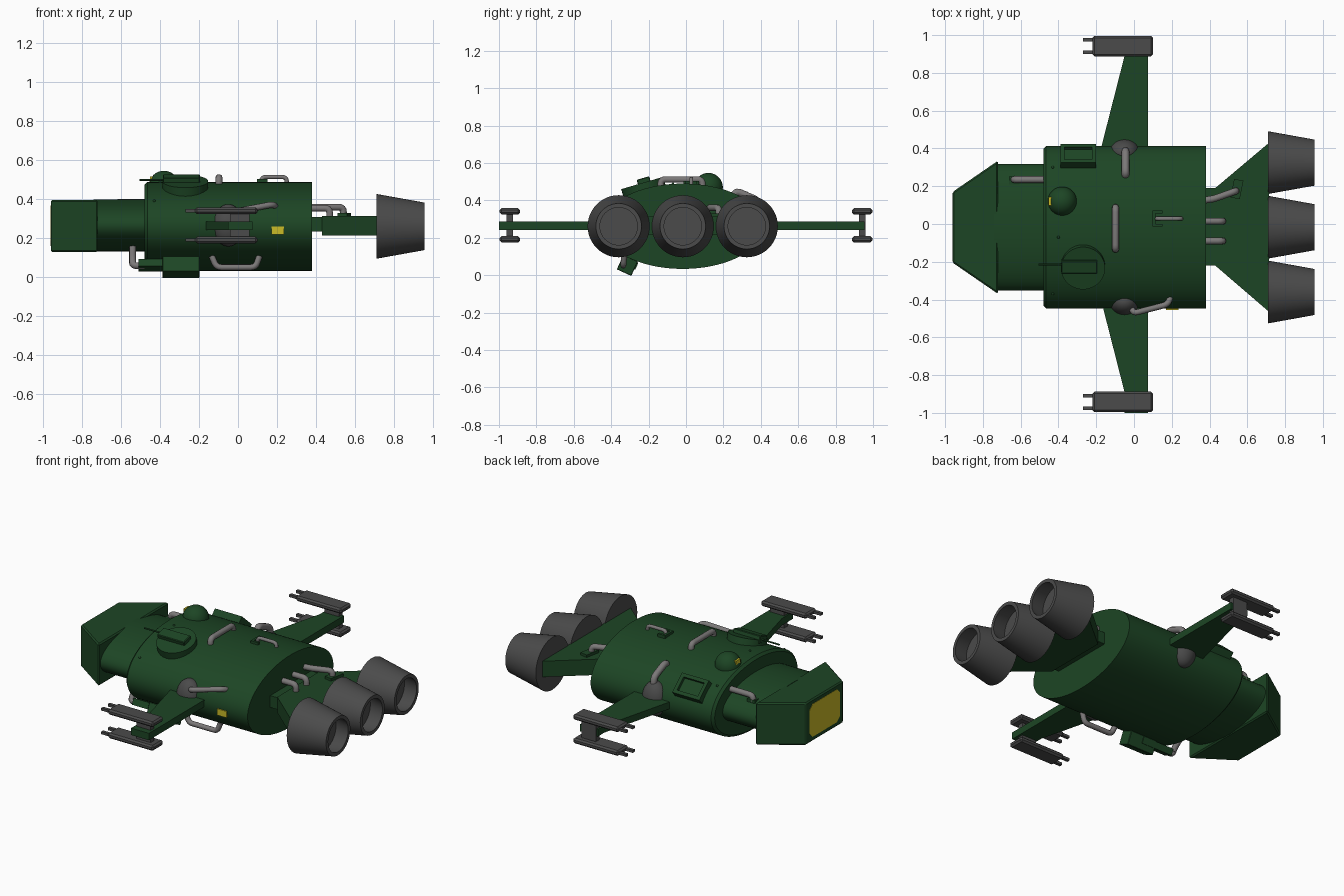
import bpy, bmesh, math
from mathutils import Vector

if "Cube" in bpy.data.objects:
    bpy.data.objects.remove(bpy.data.objects["Cube"])

def material(name, rgb):
    m = bpy.data.materials.new(name)
    m.diffuse_color = (*rgb, 1)
    m.use_nodes = True
    m.node_tree.nodes["Principled BSDF"].inputs["Base Color"].default_value = m.diffuse_color
    return m

GREEN = material("hull_green", (0.012, 0.06, 0.018))
DARK = material("dark_metal", (0.07, 0.07, 0.07))
PIPE = material("pipe_metal", (0.2, 0.19, 0.19))
YELLOW = material("yellow_glass", (0.6, 0.5, 0.02))
RED = material("red_detail", (0.3, 0.05, 0.02))
CY, CZ = -0.017, 0.262          # hull axis
HA, HB = 0.43, 0.228            # hull half width and half height

def finish(bm, name, mat, smooth=False, bevel=0):
    bmesh.ops.recalc_face_normals(bm, faces=bm.faces)
    me = bpy.data.meshes.new(name)
    bm.to_mesh(me)
    bm.free()
    ob = bpy.data.objects.new(name, me)
    bpy.context.collection.objects.link(ob)
    me.materials.append(mat)
    if bevel:
        b = ob.modifiers.new("bevel", 'BEVEL')
        b.width, b.segments, b.limit_method = bevel, 1, 'ANGLE'
    if smooth:
        bpy.ops.object.select_all(action='DESELECT')
        ob.select_set(True)
        bpy.context.view_layer.objects.active = ob
        bpy.ops.object.shade_smooth_by_angle(angle=math.radians(35))
    return ob

def prism(name, pts, offset, mat, bevel=0):
    bm = bmesh.new()
    face = bm.faces.new([bm.verts.new(p) for p in pts])
    ext = bmesh.ops.extrude_face_region(bm, geom=[face])
    bmesh.ops.translate(bm, vec=offset, verts=[v for v in ext['geom'] if isinstance(v, bmesh.types.BMVert)])
    return finish(bm, name, mat, bevel=bevel)

def flat(name, pts, z0, z1, mat, bevel=0):
    return prism(name, [(x, y, z0) for x, y in pts], (0, 0, z1 - z0), mat, bevel)

def box(name, loc, size, mat, tilt=0, bevel=0, yaw=0):
    bm = bmesh.new()
    bmesh.ops.create_cube(bm, size=1)
    bmesh.ops.scale(bm, vec=size, verts=bm.verts)
    ob = finish(bm, name, mat, bevel=bevel)
    ob.location, ob.rotation_euler = loc, (tilt, 0, yaw)
    return ob

def lathe_x(name, rings, cy, cz, mat, n=64):
    """Skin elliptical rings (x, half width, half height) along x; cap both ends."""
    bm = bmesh.new()
    loops = [[bm.verts.new((x, cy + a * math.cos(2 * math.pi * i / n), cz + b * math.sin(2 * math.pi * i / n)))
              for i in range(n)] for x, a, b in rings]
    for l0, l1 in zip(loops, loops[1:]):
        for i in range(n):
            j = (i + 1) % n
            bm.faces.new((l0[i], l0[j], l1[j], l1[i]))
    bm.faces.new(loops[0])
    bm.faces.new(loops[-1])
    return finish(bm, name, mat, smooth=True)

def ball(name, loc, radii, mat):
    bm = bmesh.new()
    bmesh.ops.create_uvsphere(bm, u_segments=32, v_segments=20, radius=1)
    bmesh.ops.scale(bm, vec=radii, verts=bm.verts)
    ob = finish(bm, name, mat, smooth=True)
    ob.location = loc
    return ob

def pipe(name, pts, r, mat=PIPE, fillet=0.025):
    """Round tube along a path with rounded corners."""
    p = [Vector(q) for q in pts]
    path = [p[0]]
    for a, b, c in zip(p, p[1:], p[2:]):
        s = b + (a - b).normalized() * min(fillet, (a - b).length * .49)
        e = b + (c - b).normalized() * min(fillet, (c - b).length * .49)
        path += [s.lerp(b, t).lerp(b.lerp(e, t), t) for t in (0, .25, .5, .75, 1)]
    path.append(p[-1])
    cu = bpy.data.curves.new(name, 'CURVE')
    cu.dimensions, cu.bevel_depth, cu.bevel_resolution, cu.use_fill_caps = '3D', r, 3, True
    sp = cu.splines.new('POLY')
    sp.points.add(len(path) - 1)
    for pt, q in zip(sp.points, path):
        pt.co = (*q, 1)
    cu.materials.append(mat)
    ob = bpy.data.objects.new(name, cu)
    bpy.context.collection.objects.link(ob)
    bpy.ops.object.select_all(action='DESELECT')
    ob.select_set(True)
    bpy.context.view_layer.objects.active = ob
    bpy.ops.object.convert(target='MESH')

def on_hull(x, y, side=1, lift=0):
    """Point above the hull surface and the tilt that lays a part on it."""
    dy = y - CY
    dz = side * HB * math.sqrt(1 - (dy / HA) ** 2)
    n = Vector((0, dy / HA ** 2, dz / HB ** 2)).normalized()
    return Vector((x, y, CZ + dz)) + n * lift, math.atan2(-n.y, n.z)

# hull, neck and angular nose
lathe_x("hull", [(-.48, HA - .015, HB - .015), (-.465, HA, HB), (.38, HA, HB)], CY, CZ, GREEN, 96)
lathe_x("neck", [(-.74, .335, .133), (-.47, .335, .133)], CY, .267, GREEN)
flat("nose", [(-.72, .335), (-.96, .17), (-.96, -.205), (-.72, -.37)], .13, .397, GREEN, .008)
c = .03
win = [(-.17 + c, .16), (.135 - c, .16), (.135, .16 + c), (.135, .368 - c),
       (.135 - c, .368), (-.17 + c, .368), (-.17, .368 - c), (-.17, .16 + c)]
prism("nose_window", [(-.955, y, z) for y, z in win], (-.007, 0, 0), YELLOW)

# tail and three hollow engines
flat("tail_root", [(.36, .19), (.44, .19), (.44, -.22), (.36, -.22)], .235, .31, GREEN)
flat("tail", [(.43, .19), (.715, .43), (.715, -.465), (.43, -.22)], .215, .315, GREEN)
for i, y in enumerate((-.36, CY, .325)):
    lathe_x(f"engine_{i + 1}", [(.71, .166, .166), (.955, .122, .122), (.955, .1, .1), (.86, .115, .115)],
            y, CZ, DARK, 48)

# wings with twin gun pods above and below each tip
for s, side, tip in ((-1, "right", 1.0), (1, "left", .955)):
    flat(f"{side}_wing", [(-.18, s * .38), (-.05, s * .89), (-.05, s * tip), (.075, s * tip), (.075, s * .38)],
         .243, .287, GREEN)
    box(f"{side}_gun_post", (.01, s * .943, .267), (.1, .035, .15), DARK)
    ball(f"{side}_wing_blister", (-.05, CY + s * .395, CZ + .005), (.08, .07, .108), DARK)
    for z, lvl in ((.192, "lower"), (.342, "upper")):
        box(f"{side}_{lvl}_gun", (-.06, s * .942, z), (.32, .108, .034), DARK, bevel=.01)
        for k, dy in enumerate((-.033, .033)):
            box(f"{side}_{lvl}_barrel_{k + 1}", (-.24, s * .942 + dy, z), (.06, .02, .016), DARK)

# bubble dome with lamp
ball("bubble_dome", (-.38, .12, .47), (.077, .077, .077), GREEN)
box("dome_lamp", (-.442, .12, .505), (.02, .045, .025), YELLOW)

# top turret: disc, gun box and thin barrel
p, t = on_hull(-.27, -.225, lift=.008)
bm = bmesh.new()
bmesh.ops.create_cone(bm, cap_ends=True, segments=48, radius1=.117, radius2=.117, depth=.05)
disc = finish(bm, "turret_disc", GREEN, smooth=True)
disc.location, disc.rotation_euler = p, (t, 0, 0)
p, _ = on_hull(-.29, -.215, lift=.035)
box("turret_gun", p, (.19, .07, .045), GREEN, t, .004)
pipe("turret_barrel", [(-.505, -.215, .5), (-.38, -.215, .5)], .005, GREEN)

# framed hatch on the left shoulder
p, t = on_hull(-.295, .352, lift=.012)
u = Vector((0, math.cos(t), math.sin(t)))
for k, (dx, dv, sx, sv) in enumerate(((0, .055, .19, .022), (0, -.055, .19, .022),
                                      (.084, 0, .022, .1), (-.084, 0, .022, .1))):
    box(f"hatch_frame_{k + 1}", p + Vector((dx, 0, 0)) + u * dv, (sx, sv, .045), GREEN, t)
box("hatch_panel", on_hull(-.295, .352)[0], (.17, .1, .03), GREEN, t)

# underside gun pod, its plate, side detail strips and feed pipe
p, t = on_hull(-.293, -.297, -1, .04)
box("belly_pod", p, (.19, .085, .085), GREEN, t, .003)
box("belly_plate", (-.4, -.295, .062), (.22, .07, .04), GREEN, t)
for k, (dz, m) in enumerate(((.014, YELLOW), (0, RED), (-.012, GREEN))):
    box(f"pod_strip_{k + 1}", (-.293, -.345 + dz * .4, .062 + dz), (.17, .012, .006), m, t)
pipe("belly_feed_pipe", [(-.48, -.3, .06), (-.54, -.3, .06), (-.54, -.285, .09), (-.54, -.2, .16)], .018)

# side lamp
box("side_lamp", (.203, CY - HA + .003, .24), (.065, .02, .04), YELLOW)

# hull and tail pipes
pipe("spine_pipe", [(-.098, -.135, .46), (-.098, -.135, .512), (-.098, .088, .512), (-.098, .088, .46)], .018)
pipe("top_rail", [(.12, .028, .47), (.12, .028, .515), (.25, .028, .515), (.25, .028, .47)], .011)
box("rail_clip_1", (.105, .028, .49), (.015, .085, .03), GREEN)
for k, y in enumerate((-.007, .063)):
    box(f"rail_clip_{k + 2}", (.125, y, .49), (.05, .015, .03), GREEN)
pipe("neck_pipe", [(-.46, .235, .385), (-.635, .235, .385), (-.635, .235, .33)], .018)
box("neck_pipe_clip", (-.633, .225, .345), (.055, .055, .04), GREEN)
for k, y in enumerate((.015, -.09)):
    pipe(f"tail_pipe_{k + 1}", [(.36, y, .355), (.47, y, .355), (.47, y, .29)], .018)
pipe("tail_pipe_3", [(.36, .125, .36), (.42, .132, .36), (.54, .175, .36), (.54, .175, .29)], .018)
box("tail_pipe_clip", (.545, .185, .32), (.05, .1, .022), GREEN, yaw=-.2)
pipe("left_blister_pipe", [(-.045, .39, .32), (-.045, .385, .4), (-.045, .27, .45), (-.045, .25, .42)], .02)
pipe("right_blister_pipe", [(-.02, -.42, .32), (-.005, -.473, .34), (.18, -.425, .375), (.195, -.38, .36)], .016)
pipe("belly_rail", [(-.135, -.33, .11), (-.11, -.335, .052), (.09, -.335, .052), (.11, -.33, .11)], .016)

# small rivets
for k, (x, y) in enumerate(((-.4, -.07), (-.43, -.37), (-.43, .3))):
    ball(f"rivet_{k + 1}", on_hull(x, y)[0], (.007, .007, .007), GREEN)
